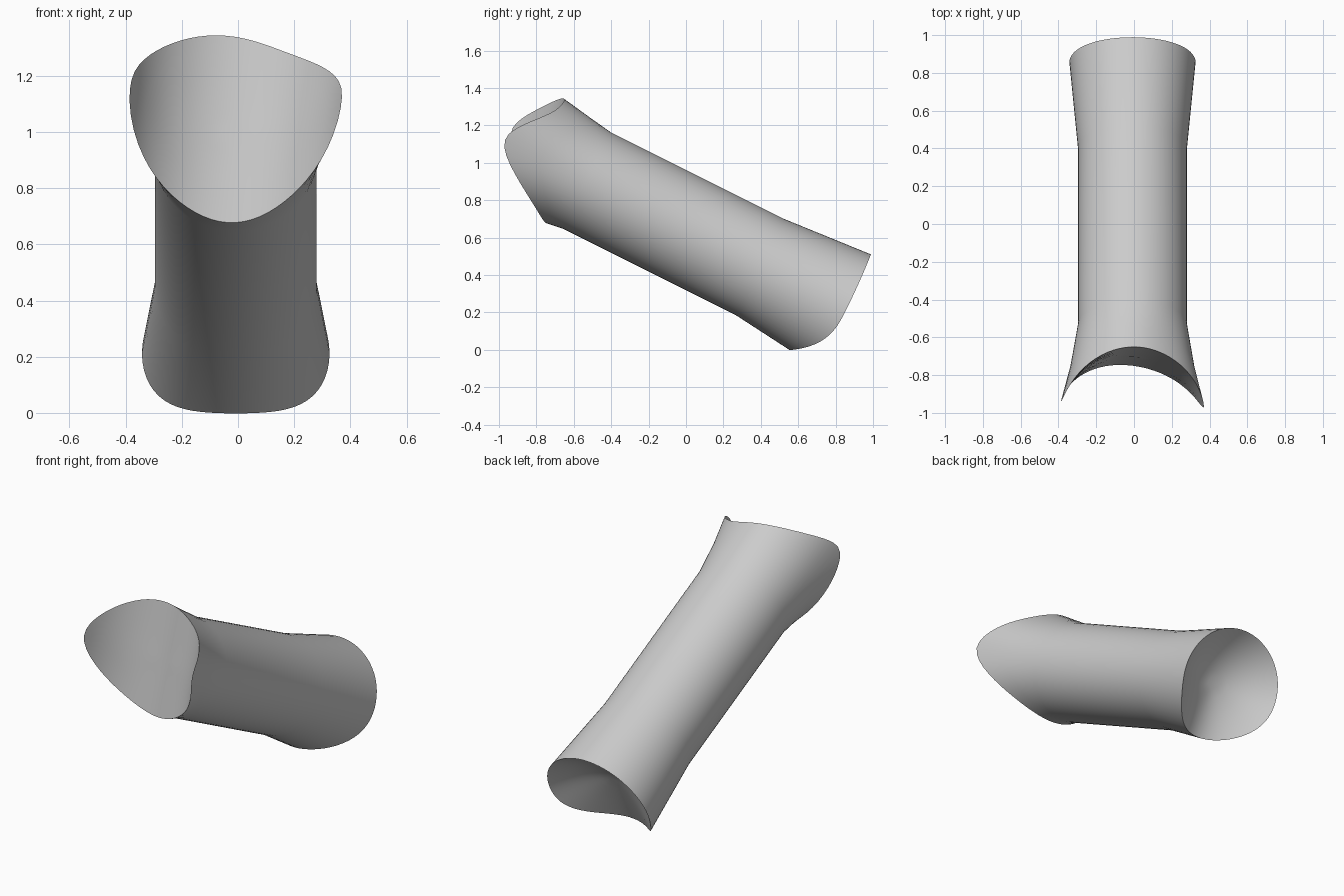
import bpy, bmesh
from math import sin, cos, pi, sqrt, radians
from mathutils import Vector

if "Cube" in bpy.data.objects:
    bpy.data.objects.remove(bpy.data.objects["Cube"], do_unlink=True)

SEGMENTS = 64
RADIUS = 0.288
ORIGIN = Vector((-0.008, 0, 0.64))
AXIS = Vector((0, 0.894, -0.447))    # along the tube, towards the back
UP = Vector((0, 0.447, 0.894))       # across the tube
ANGLES = [2 * pi * i / SEGMENTS for i in range(SEGMENTS)]


def place(x, t, s):
    return ORIGIN + Vector((x, 0, 0)) + UP * t + AXIS * s


def saddle(x, t):
    """Position along the axis where the leaning round cut crosses the tube."""
    s, cut = -0.9, 0.4
    for _ in range(30):
        p = place(x, t, s)
        lean = p.z - 1.34
        dx = p.x - (0.01 + 0.107 * lean)
        y = -0.65 - cut + 0.146 * lean + sqrt(max(cut * cut - dx * dx, 0))
        s = (y - UP.y * t) / AXIS.y
    return s


def front_rim(a):
    r = 0.318 + 0.06 * cos(a) ** 4 + 0.016 * sin(a)
    r -= 0.022 * sin(2 * a) * max(0, sin(a))
    return r * cos(a), r * sin(a)


def back_rim(a):
    r = 0.326 + 0.008 * cos(a) ** 2
    return r * cos(a), r * sin(a)


def back_edge(t):
    if t > 0:
        return 0.957 - 0.014 * (t / 0.326) ** 2
    return 0.957 - 0.17 * (-t / 0.324) ** 3


def front_cap(f):
    points = [(x * f, t * f) for x, t in map(front_rim, ANGLES)]
    return [place(x, t, saddle(x, t)) for x, t in points]


def back_cap(f, depth=0.79):
    return [place(x * f, t * f, depth + (back_edge(t) - depth) * f * f)
            for x, t in map(back_rim, ANGLES)]


def straight(s):
    return [place(RADIUS * cos(a), RADIUS * sin(a), s) for a in ANGLES]


# Rings from the saddle end, along the flared tube, to the dished end
steps = [0.12, 0.25, 0.4, 0.55, 0.7, 0.85, 0.95, 1]
front, start, end = front_cap(1), straight(-0.595), straight(0.443)
flare = []
for a, p, q in zip(ANGLES, start, front):
    mid = p.lerp(q, 0.55)
    inward = place(0, 0, (mid - ORIGIN).dot(AXIS))
    flare.append(mid + (inward - mid) * 0.025 * cos(a) ** 2)
rings = [front_cap(f) for f in steps] + [flare, start, end]
rings += [back_cap(f) for f in reversed(steps)]

bm = bmesh.new()
loops = [[bm.verts.new(p) for p in ring] for ring in rings]
for one, two in zip(loops, loops[1:]):
    for i in range(SEGMENTS):
        j = (i + 1) % SEGMENTS
        bm.faces.new((one[i], one[j], two[j], two[i]))
bm.faces.new(loops[0])
bm.faces.new(loops[-1])
bmesh.ops.recalc_face_normals(bm, faces=bm.faces)
mesh = bpy.data.meshes.new("flared_tube")
bm.to_mesh(mesh)
bm.free()
tube = bpy.data.objects.new("flared_tube", mesh)
bpy.context.collection.objects.link(tube)

# Plain grey finish
grey = bpy.data.materials.new("light_grey")
grey.use_nodes = True
color = (0.6, 0.6, 0.6, 1)
grey.diffuse_color = color
grey.node_tree.nodes["Principled BSDF"].inputs["Base Color"].default_value = color
mesh.materials.append(grey)

bpy.ops.object.select_all(action="DESELECT")
tube.select_set(True)
bpy.context.view_layer.objects.active = tube
bpy.ops.object.shade_smooth_by_angle(angle=radians(30))
